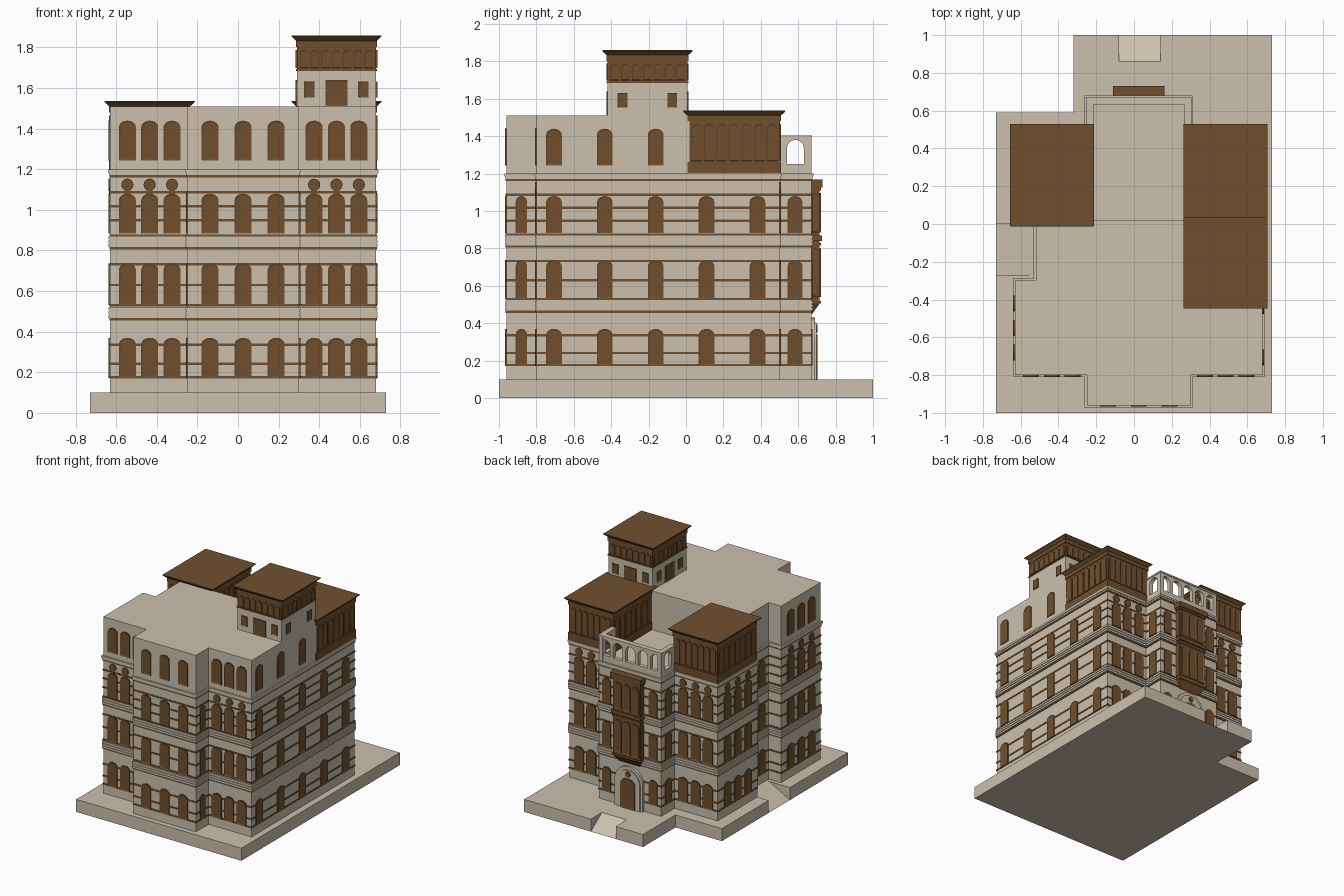
import bpy, bmesh
from math import pi, cos, sin

cube = bpy.data.objects.get("Cube")
if cube:
    bpy.data.objects.remove(cube, do_unlink=True)


def material(name, rgb):
    m = bpy.data.materials.new(name)
    m.use_nodes = True
    m.diffuse_color = (*rgb, 1)
    node = next(n for n in m.node_tree.nodes if n.type == 'BSDF_PRINCIPLED')
    node.inputs["Base Color"].default_value = (*rgb, 1)
    node.inputs["Roughness"].default_value = 0.9
    return m


STONE = material("sand_stone", (0.60, 0.53, 0.42))
WOOD = material("brown_wood", (0.16, 0.078, 0.027))
FRONT, BACK, LEFT, RIGHT = (0, -1), (0, 1), (1, 0), (-1, 0)
AXIS = 0.025


def finish(name, bm, mat):
    bmesh.ops.recalc_face_normals(bm, faces=bm.faces)
    me = bpy.data.meshes.new(name)
    bm.to_mesh(me)
    bm.free()
    me.materials.append(mat)
    ob = bpy.data.objects.new(name, me)
    bpy.context.scene.collection.objects.link(ob)
    return ob


def grow(pts, d):
    """Push each edge of a counter-clockwise right-angled outline outwards."""
    out = []
    for i, (x, y) in enumerate(pts):
        for a, b in ((pts[i - 1], (x, y)), ((x, y), pts[(i + 1) % len(pts)])):
            dx, dy = b[0] - a[0], b[1] - a[1]
            n = abs(dx) + abs(dy)
            x, y = x + d * dy / n, y - d * dx / n
        out.append((x, y))
    return out


def loft(bm, low, high, z0, z1):
    a = [bm.verts.new((x, y, z0)) for x, y in low]
    b = [bm.verts.new((x, y, z1)) for x, y in high]
    bm.faces.new(a[::-1])
    bm.faces.new(b)
    for i in range(len(a)):
        j = (i + 1) % len(a)
        bm.faces.new((a[i], a[j], b[j], b[i]))


def prism(name, pts, z0, z1, mat):
    bm = bmesh.new()
    loft(bm, pts, pts, z0, z1)
    return finish(name, bm, mat)


def rect(x0, x1, y0, y1):
    return [(x0, y0), (x1, y0), (x1, y1), (x0, y1)]


def plate(bm, shape, at, n, depth, inset=0):
    """Extrude a 2D shape (along wall, up) outwards from a wall point."""
    t = (-n[1], n[0])
    rings = [[bm.verts.new((at[0] + t[0] * u + n[0] * d, at[1] + t[1] * u + n[1] * d, z))
              for u, z in shape] for d in (-0.002, depth)]
    bm.faces.new(rings[0][::-1])
    face = bm.faces.new(rings[1])
    for i in range(len(shape)):
        j = (i + 1) % len(shape)
        bm.faces.new((rings[0][i], rings[0][j], rings[1][j], rings[1][i]))
    if inset:
        face.normal_update()
        bmesh.ops.inset_region(bm, faces=[face], thickness=inset, depth=-0.003)


def arch(w, z0, z1, rise, steps=8):
    r = w / 2
    top = [(r * cos(pi * i / steps), z1 - rise + rise * sin(pi * i / steps))
           for i in range(steps + 1)]
    return [(-r, z0), (r, z0)] + top


def box(w, z0, z1):
    return [(-w / 2, z0), (w / 2, z0), (w / 2, z1), (-w / 2, z1)]


# Ground slab with two sunken ramps
prism("ground_slab", [(-.73, -1), (.73, -1), (.73, 1), (.14, 1), (.14, .86), (-.08, .86),
      (-.08, 1), (-.32, 1), (-.32, .59), (-.73, .59), (-.73, 0), (-.54, 0),
      (-.54, -.27), (-.73, -.27)], 0, .1, STONE)
bm = bmesh.new()
loft(bm, rect(-.08, .14, .86, 1), rect(-.08, .14, .86, .861), 0, .1)
loft(bm, rect(-.73, -.54, -.27, 0), rect(-.541, -.54, -.27, 0), 0, .1)
finish("entrance_ramps", bm, STONE)

# Main walls and set-back top storey
front = [(-.63, -.8), (-.25, -.8), (-.25, -.96), (.3, -.96), (.3, -.8), (.68, -.8)]
plan = front + [(.68, .5), (.3, .5), (.3, .67), (-.25, .67), (-.25, .5), (-.63, .5),
                (-.63, 0), (-.52, 0), (-.52, -.3), (-.63, -.3)]
prism("main_walls", plan, .1, 1.19, STONE)
prism("top_storey", front + [(.68, .02), (-.52, .02), (-.52, -.3), (-.63, -.3)],
      1.19, 1.51, STONE)

# Stone mouldings around each floor
bm = bmesh.new()
for z in (.465, .815):
    for lift, high, out in ((0, .055, .003), (.003, .013, .008), (.022, .013, .008),
                            (.041, .013, .008)):
        ring = grow(plan, out)
        loft(bm, ring, ring, z + lift, z + lift + high)
for z0, z1, out in ((1.172, 1.186, .006), (1.184, 1.2, .011)):
    loft(bm, grow(plan, out), grow(plan, out), z0, z1)
finish("floor_mouldings", bm, STONE)

# Thin timber courses
bm = bmesh.new()
ring = grow(plan, .004)
for z in (.176, .241, .336, .461, .53, .63, .733, .81, .873, .948, 1.018, 1.087, 1.166):
    loft(bm, ring, ring, z - .006, z + .006)
finish("timber_courses", bm, WOOD)

# Window positions: wall point, normal, width, has roundel, has top storey window
spots = []
for s in (-1, 1):
    for off in (.35, .46, .57):
        spots += [((AXIS + s * off, -.8), FRONT, .084, True, True),
                  ((AXIS + s * off, .5), BACK, .084, True, False)]
    spots.append(((AXIS + s * .205, .67), BACK, .075, False, False))
    side = LEFT if s > 0 else RIGHT
    spots += [((AXIS + s * .275, -.88), side, .062, False, False),
              ((AXIS + s * .275, .583), side, .08, False, False)]
spots += [((AXIS + u, -.96), FRONT, .084, False, True) for u in (-.163, 0, .163)]
spots += [((.68, -.706 + .272 * i), LEFT, .084, False, i < 3) for i in range(5)]
spots += [((-.63, y), RIGHT, .084, True, False) for y in (.12, .25, .38)]
spots += [((-.63, y), RIGHT, .084, True, True) for y in (-.68, -.55, -.42)]
spots += [((-.52, y), RIGHT, .08, False, False) for y in (-.21, -.09)]

# Windows of every storey
storeys = (("ground", .173, .37), ("first", .532, .737), ("second", .883, 1.08),
           ("top", 1.243, 1.44))
for storey, z0, z1 in storeys:
    bm = bmesh.new()
    for at, n, w, roundel, top in spots:
        if storey != "top" or top:
            plate(bm, arch(w, z0, z1, .032), at, n, .007, .01)
    finish(storey + "_windows", bm, WOOD)

# Roundels above the second floor windows
bm = bmesh.new()
for at, n, w, roundel, top in spots:
    if roundel:
        disc = [(.03 * cos(pi * i / 8), 1.124 + .03 * sin(pi * i / 8)) for i in range(16)]
        plate(bm, disc, at, n, .008)
        plate(bm, box(.03, 1.075, 1.1), at, n, .006)
finish("window_roundels", bm, WOOD)


def timber_pavilion(name, x0, x1, y0, y1, z0, z1, rail):
    """Panelled timber room with a flared flat roof."""
    plan = rect(x0, x1, y0, y1)
    prism(name + "_body", plan, z0, z1, WOOD)
    bm = bmesh.new()
    for a, b in ((z0, z0 + rail), (z1 - .03, z1)):
        loft(bm, grow(plan, .005), grow(plan, .005), a, b)
    cx, cy = (x0 + x1) / 2, (y0 + y1) / 2
    for at, n, length in (((cx, y0), FRONT, x1 - x0), ((cx, y1), BACK, x1 - x0),
                          ((x1, cy), LEFT, y1 - y0), ((x0, cy), RIGHT, y1 - y0)):
        step = (length - .02) / 7
        for i in range(-3, 4):
            p = (at[0] - n[1] * step * i, at[1] + n[0] * step * i)
            plate(bm, arch(step * .84, z0 + rail + .005, z1 - .045, step * .42), p, n, .006, .006)
    finish(name + "_panels", bm, WOOD)
    bm = bmesh.new()
    loft(bm, grow(plan, .004), grow(plan, .027), z1, z1 + .022)
    loft(bm, grow(plan, .027), grow(plan, .027), z1 + .022, z1 + .027)
    finish(name + "_roof", bm, WOOD)


# Roof pavilions and tower
timber_pavilion("left_pavilion", .29, .68, .013, .503, 1.2, 1.51, .062)
timber_pavilion("right_pavilion", -.63, -.24, .013, .503, 1.2, 1.51, .062)
prism("tower_walls", rect(.29, .68, -.42, .008), 1.5, 1.69, STONE)
timber_pavilion("tower_room", .29, .68, -.42, .008, 1.685, 1.833, .008)
bm = bmesh.new()
for at, n in (((.485, -.42), FRONT), ((.485, .008), BACK),
              ((.68, -.206), LEFT), ((.29, -.206), RIGHT)):
    for u in (-.133, .133):
        plate(bm, box(.052, 1.553, 1.632), (at[0] - n[1] * u, at[1] + n[0] * u), n, .006, .008)
    if n != LEFT:
        plate(bm, box(.11, 1.512, 1.64), at, n, .006, .01)
finish("tower_openings", bm, WOOD)


# Open arcade around the rear terrace
def arcade_bay(bm, at, n, w, opening):
    r, h = opening / 2, 1.4
    curve = [(r * cos(pi * i / 12), 1.335 + r * sin(pi * i / 12)) for i in range(7)]
    half = [(0, 1.2), (w / 2, 1.2), (w / 2, h), (0, h)] + curve[::-1] + [(r, 1.25), (0, 1.25)]
    plate(bm, half, at, n, .03)
    plate(bm, [(-u, z) for u, z in half][::-1], at, n, .03)


bm = bmesh.new()
for i in range(-2, 3):
    arcade_bay(bm, (AXIS + .11 * i, .637), BACK, .11, .082)
for x, n in ((.27, LEFT), (-.22, RIGHT)):
    arcade_bay(bm, (x, .585), n, .17, .09)
finish("terrace_arcade", bm, STONE)
bm = bmesh.new()
cap = rect(-.255, .305, .632, .673)
loft(bm, cap, cap, 1.392, 1.405)
for x in (-.255, .265):
    cap = rect(x, x + .04, .5, .64)
    loft(bm, cap, cap, 1.392, 1.405)
finish("arcade_coping", bm, STONE)

# Two-storey timber oriel on the back
bm = bmesh.new()
body = rect(AXIS - .12, AXIS + .12, .66, .715)
foot = rect(AXIS - .09, AXIS + .09, .66, .675)
loft(bm, foot, body, .45, .505)
loft(bm, body, body, .505, 1.165)
for z0, z1, out in ((.505, .52, .006), (.815, .83, .006), (.84, .868, .011), (1.11, 1.125, .008),
                    (1.125, 1.168, .016)):
    loft(bm, grow(body, out), grow(body, out), z0, z1)
for z0, z1 in ((.54, .8), (.885, 1.095)):
    for i in (-1, 0, 1):
        plate(bm, arch(.066, z0, z1, .03), (AXIS + .076 * i, .715), BACK, .006, .008)
    for x, n in ((AXIS + .12, LEFT), (AXIS - .12, RIGHT)):
        plate(bm, arch(.036, z0, z1, .018), (x, .69), n, .005, .006)
finish("rear_oriel", bm, WOOD)

# Arched entrance under the oriel
bm = bmesh.new()
plate(bm, arch(.25, .1, .43, .125, 14), (AXIS, .67), BACK, .02)
plate(bm, arch(.21, .1, .405, .105, 14), (AXIS, .67), BACK, .028)
finish("entrance_surround", bm, STONE)
bm = bmesh.new()
plate(bm, arch(.13, .1, .34, .05), (AXIS, .698), BACK, .006, .012)
plate(bm, [(.022 * cos(pi * i / 8), .372 + .022 * sin(pi * i / 8)) for i in range(16)],
      (AXIS, .698), BACK, .006)
finish("entrance_door", bm, WOOD)
